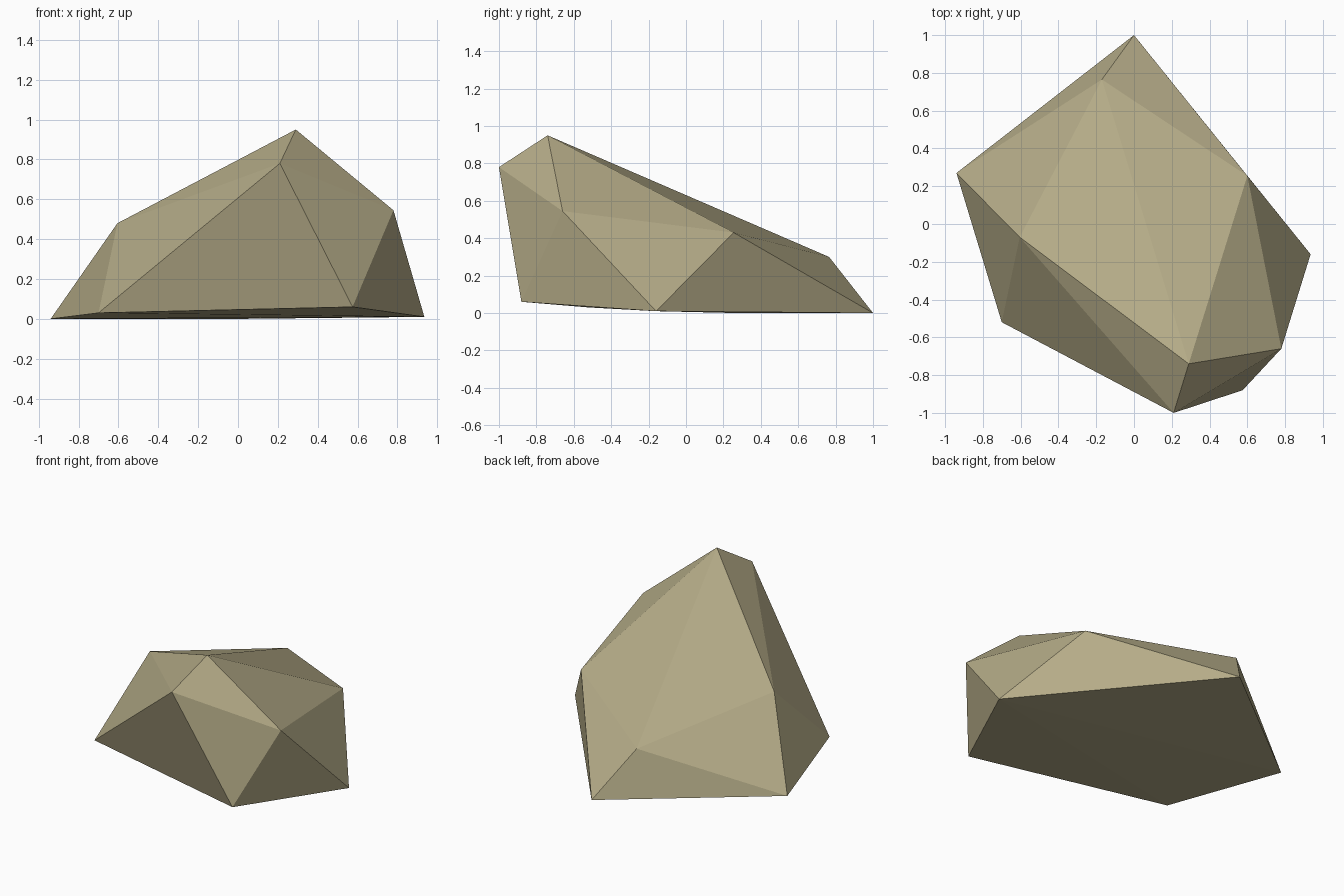
import bpy, bmesh, math

if "Cube" in bpy.data.objects:
    bpy.data.objects.remove(bpy.data.objects["Cube"])

# Corner points of the boulder, wrapped by a convex hull
ground = [(0, 1, 0), (-0.94, 0.27, 0), (-0.7, -0.52, 0.03), (0.575, -0.88, 0.06), (0.935, -0.16, 0.01)]
shoulder = [(-0.17, 0.765, 0.3), (-0.605, -0.07, 0.48), (0.78, -0.66, 0.545), (0.6, 0.255, 0.43)]
peak = [(0.21, -1, 0.78), (0.29, -0.74, 0.95)]

bm = bmesh.new()
for p in ground + shoulder + peak:
    bm.verts.new(p)
bmesh.ops.convex_hull(bm, input=bm.verts[:])
# Merge the nearly flat underside
bmesh.ops.dissolve_limit(bm, angle_limit=math.radians(1), verts=bm.verts[:], edges=bm.edges[:])
bmesh.ops.recalc_face_normals(bm, faces=bm.faces[:])
mesh = bpy.data.meshes.new("boulder")
bm.to_mesh(mesh)
bm.free()

# Single stone colour
stone = bpy.data.materials.new("tan stone")
stone.diffuse_color = (0.46, 0.41, 0.245, 1)
stone.use_nodes = True
stone.node_tree.nodes["Principled BSDF"].inputs["Base Color"].default_value = stone.diffuse_color
mesh.materials.append(stone)
bpy.context.collection.objects.link(bpy.data.objects.new("boulder", mesh))
